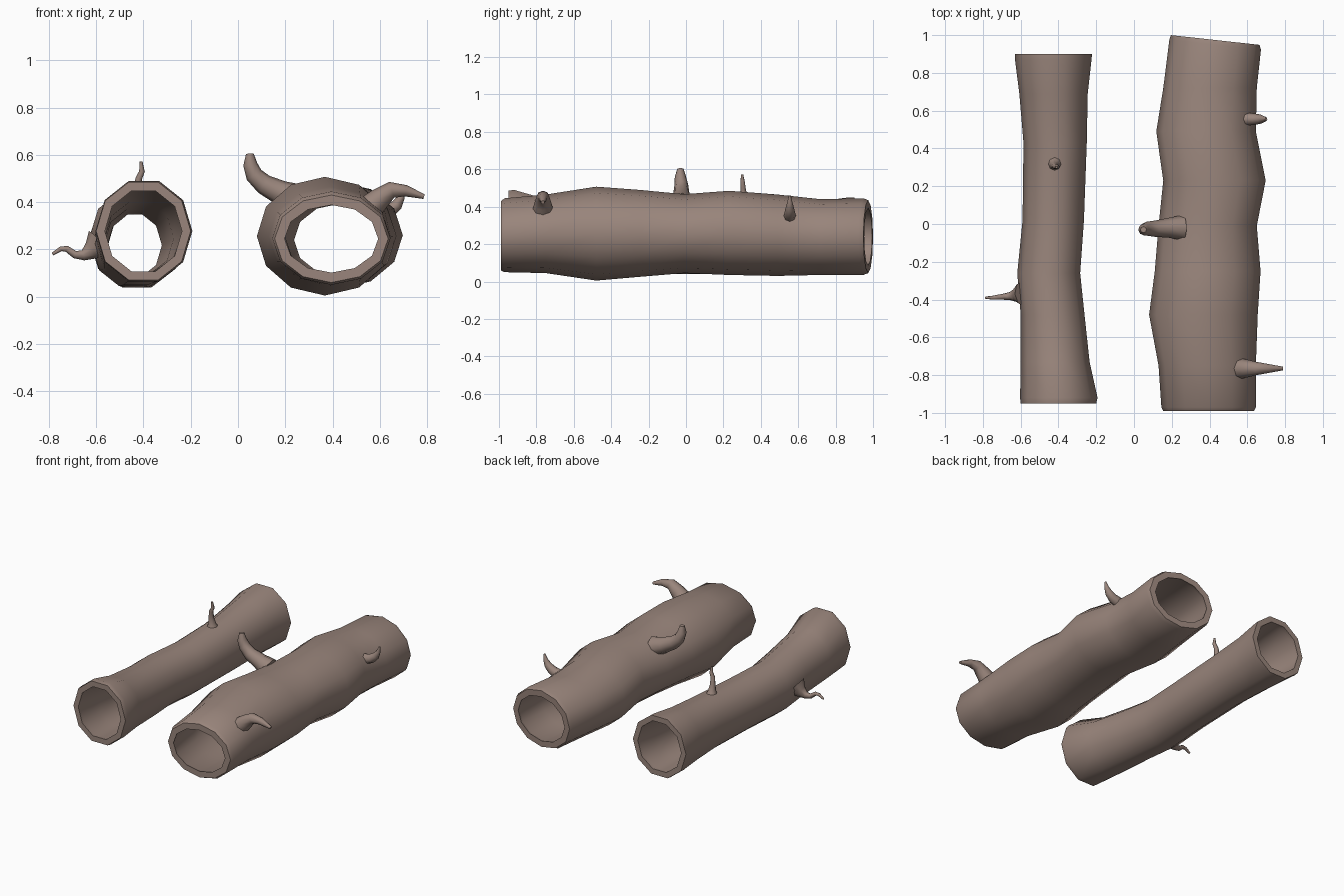
import bpy, bmesh, math
from mathutils import Vector

bark = bpy.data.materials.new("bark")
bark.diffuse_color = (0.32, 0.235, 0.20, 1)


def finish(bm, name, angle):
    bmesh.ops.recalc_face_normals(bm, faces=bm.faces)
    me = bpy.data.meshes.new(name)
    bm.to_mesh(me)
    bm.free()
    ob = bpy.data.objects.new(name, me)
    bpy.context.collection.objects.link(ob)
    me.materials.append(bark)
    bpy.ops.object.select_all(action='DESELECT')
    ob.select_set(True)
    bpy.context.view_layer.objects.active = ob
    bpy.ops.object.shade_smooth_by_angle(angle=math.radians(angle))
    return ob


def bridge(bm, rings, closed):
    n = len(rings[0])
    pairs = list(zip(rings, rings[1:]))
    if closed:
        pairs.append((rings[-1], rings[0]))
    for a, b in pairs:
        for i in range(n):
            j = (i + 1) % n
            bm.faces.new((a[i], a[j], b[j], b[i]))


def hollow_log(name, sections, sides, wall, slant=0.0):
    """sections: y, x min, x max, z min, z max of each cross-section"""
    bm = bmesh.new()
    peak = max(math.sin(math.tau * i / sides) for i in range(sides))

    def ring(sec, inset):
        y, x0, x1, z0, z1 = sec
        cx, cz = (x0 + x1) / 2, (z0 + z1) / 2
        rx, rz = (x1 - x0) / 2 - inset, ((z1 - z0) / 2 - inset) / peak
        vs = []
        for i in range(sides):
            a = math.tau * i / sides
            x = cx + rx * math.cos(a)
            tilt = slant * (x - x0) if sec is sections[-1] or sec is sections[-2] else 0
            vs.append(bm.verts.new((x, y + tilt, cz + rz * math.sin(a))))
        return vs

    outer = [ring(s, 0) for s in sections]
    inner = [ring(s, wall) for s in reversed(sections)]
    bridge(bm, outer + inner, True)
    return finish(bm, name, 50)


def branch(name, path, sides=8):
    """path: x, y, z, radius along a tapering twig"""
    bm = bmesh.new()
    pts = [Vector(p[:3]) for p in path]
    rings = []
    for k, p in enumerate(pts):
        d = (pts[min(k + 1, len(pts) - 1)] - pts[max(k - 1, 0)]).normalized()
        u = Vector((0, 1, 0))
        u = (u - d * u.dot(d)).normalized()
        w = d.cross(u)
        r = path[k][3]
        rings.append([bm.verts.new(p + r * (u * math.cos(math.tau * i / sides)
                                            + w * math.sin(math.tau * i / sides)))
                      for i in range(sides)])
    bridge(bm, rings, False)
    bm.faces.new(rings[0])
    bm.faces.new(rings[-1])
    return finish(bm, name, 60)


# Thin log, waisted in the middle
hollow_log("thin_log", [
    (-0.95, -0.60, -0.20, 0.07, 0.485),
    (-0.92, -0.603, -0.193, 0.065, 0.49),
    (-0.73, -0.60, -0.235, 0.06, 0.435),
    (-0.48, -0.60, -0.262, 0.05, 0.405),
    (-0.26, -0.618, -0.285, 0.045, 0.39),
    (0.02, -0.59, -0.265, 0.04, 0.385),
    (0.43, -0.585, -0.25, 0.045, 0.40),
    (0.69, -0.607, -0.245, 0.045, 0.425),
    (0.87, -0.63, -0.225, 0.04, 0.45),
    (0.90, -0.63, -0.222, 0.043, 0.45)], 10, 0.037)

# Thick log, with bevelled rims and a slanted back end
hollow_log("thick_log", [
    (-0.99, 0.155, 0.635, 0.06, 0.43),
    (-0.97, 0.145, 0.645, 0.05, 0.445),
    (-0.75, 0.13, 0.645, 0.045, 0.465),
    (-0.48, 0.08, 0.655, 0.005, 0.507),
    (-0.25, 0.11, 0.67, 0.025, 0.49),
    (-0.01, 0.13, 0.65, 0.045, 0.467),
    (0.23, 0.155, 0.697, 0.035, 0.485),
    (0.49, 0.118, 0.645, 0.03, 0.465),
    (0.72, 0.155, 0.65, 0.035, 0.44),
    (0.975, 0.187, 0.672, 0.035, 0.445),
    (1.0, 0.195, 0.665, 0.045, 0.435)], 12, 0.042, -0.11)

# Twigs on the thin log
branch("thin_log_top_twig", [
    (-0.42, 0.32, 0.37, 0.05), (-0.42, 0.315, 0.405, 0.028), (-0.422, 0.31, 0.45, 0.018),
    (-0.42, 0.305, 0.50, 0.014), (-0.406, 0.303, 0.53, 0.012), (-0.41, 0.30, 0.572, 0.006)])
branch("thin_log_side_twig", [
    (-0.585, -0.37, 0.225, 0.07), (-0.62, -0.375, 0.195, 0.04), (-0.655, -0.382, 0.175, 0.022),
    (-0.69, -0.385, 0.178, 0.016), (-0.725, -0.388, 0.203, 0.013),
    (-0.75, -0.39, 0.202, 0.010), (-0.785, -0.39, 0.18, 0.006)])

# Branch stubs on the thick log
branch("thick_log_left_branch", [
    (0.255, -0.02, 0.41, 0.067), (0.18, -0.02, 0.44, 0.052), (0.11, -0.025, 0.475, 0.043),
    (0.068, -0.025, 0.515, 0.037), (0.052, -0.03, 0.56, 0.030), (0.05, -0.03, 0.605, 0.016)])
branch("thick_log_right_branch", [
    (0.55, -0.765, 0.37, 0.058), (0.60, -0.765, 0.415, 0.047), (0.65, -0.765, 0.452, 0.035),
    (0.71, -0.765, 0.448, 0.024), (0.787, -0.765, 0.423, 0.010)])
branch("thick_log_back_stub", [
    (0.59, 0.555, 0.345, 0.035), (0.64, 0.555, 0.362, 0.030), (0.672, 0.555, 0.388, 0.024),
    (0.69, 0.555, 0.42, 0.015), (0.70, 0.555, 0.458, 0.006)])
